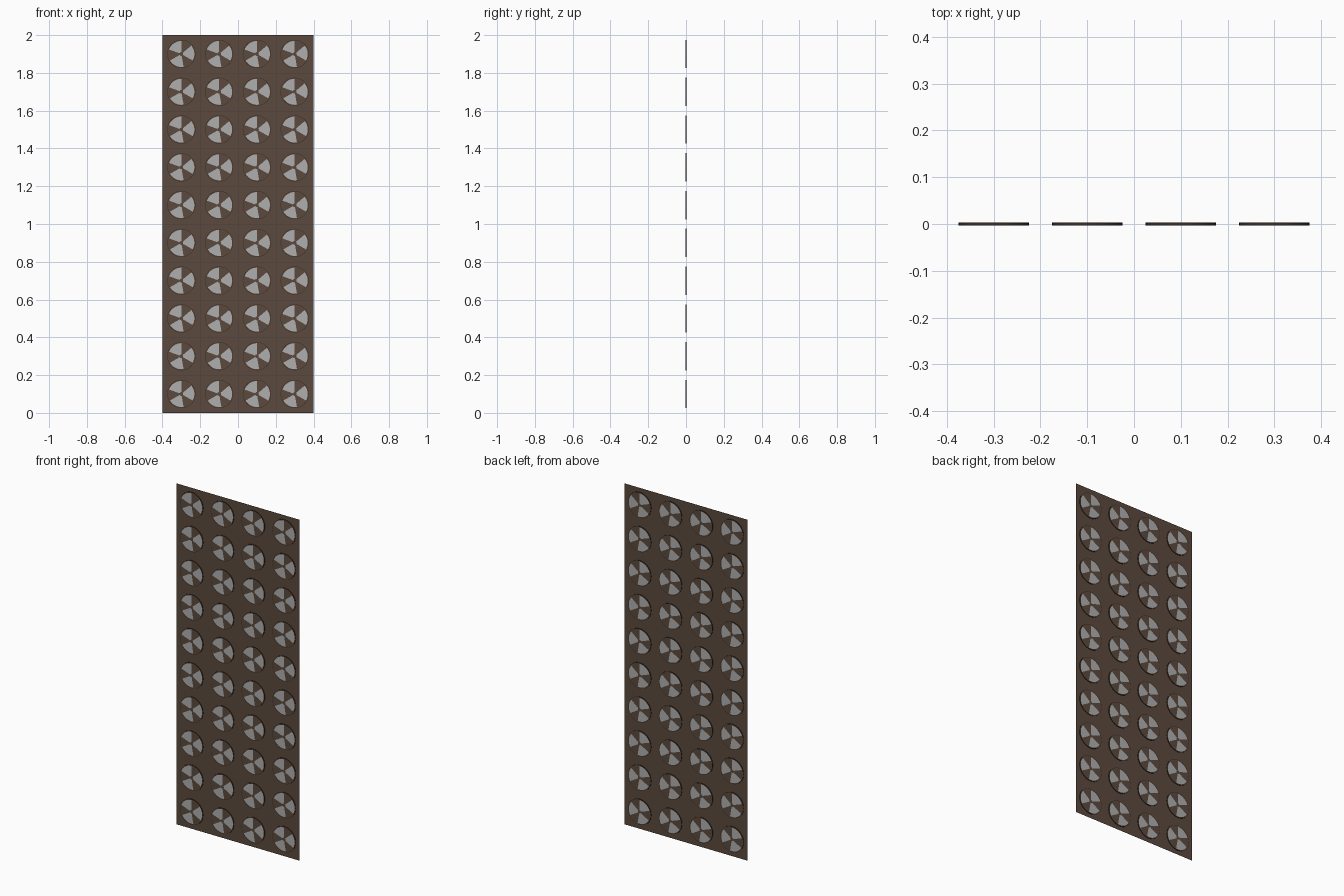
import bpy, bmesh, math

if "Cube" in bpy.data.objects:
    bpy.data.objects.remove(bpy.data.objects["Cube"])

COLS, ROWS, CELL = 4, 10, 0.2
SEGS = 36
HALF = 0.003                              # half thickness of each disc
RADII = [0.010, 0.069, 0.0725, 0.075]     # hub, lobe end, face end, rim


def material(name, rgb):
    m = bpy.data.materials.new(name)
    m.diffuse_color = (*rgb, 1)
    m.use_nodes = True
    m.node_tree.nodes["Principled BSDF"].inputs["Base Color"].default_value = m.diffuse_color
    return m


brown = material("brown", (0.105, 0.068, 0.047))
grey = material("light grey", (0.43, 0.43, 0.43))
dark = material("dark brown", (0.042, 0.026, 0.018))


def add_object(name, bm, mats):
    me = bpy.data.meshes.new(name)
    bm.to_mesh(me)
    bm.free()
    for m in mats:
        me.materials.append(m)
    ob = bpy.data.objects.new(name, me)
    bpy.context.collection.objects.link(ob)
    return ob


# Thin sheet, one square per cell
bm = bmesh.new()
grid = [[bm.verts.new(((i - COLS / 2) * CELL, 0, j * CELL)) for i in range(COLS + 1)]
        for j in range(ROWS + 1)]
for j in range(ROWS):
    for i in range(COLS):
        bm.faces.new((grid[j][i], grid[j][i + 1], grid[j + 1][i + 1], grid[j + 1][i]))
add_object("panel", bm, [brown])


def in_lobe(angle):
    # three lobes, 120 degrees apart, each 70 degrees wide
    a = (angle - 5) % 120
    return min(a, 120 - a) < 36


# One disc: concentric rings on both faces, with a rim wall
bm = bmesh.new()
outer = []
for side in (-1, 1):
    y = side * HALF
    rings = [[bm.verts.new((r * math.cos(2 * math.pi * k / SEGS), y,
                            r * math.sin(2 * math.pi * k / SEGS)))
              for k in range(SEGS)] for r in RADII]
    bm.faces.new(rings[0]).material_index = 0
    for n in range(len(RADII) - 1):
        for k in range(SEGS):
            k2 = (k + 1) % SEGS
            f = bm.faces.new((rings[n][k], rings[n + 1][k], rings[n + 1][k2], rings[n][k2]))
            if n == 2:
                f.material_index = 2
            elif n == 0 and in_lobe((k + 0.5) * 360 / SEGS):
                f.material_index = 1
    outer.append(rings[-1])
for k in range(SEGS):
    k2 = (k + 1) % SEGS
    bm.faces.new((outer[0][k], outer[1][k], outer[1][k2], outer[0][k2])).material_index = 2
bmesh.ops.recalc_face_normals(bm, faces=bm.faces)
disc = add_object("vent_disc", bm, [brown, grey, dark])

# Repeat the disc in every cell
for j in range(ROWS):
    for i in range(COLS):
        ob = disc if i == j == 0 else disc.copy()
        if ob is not disc:
            bpy.context.collection.objects.link(ob)
        ob.name = f"vent_disc_{j}_{i}"
        ob.location = ((i - (COLS - 1) / 2) * CELL, 0, (j + 0.5) * CELL)
